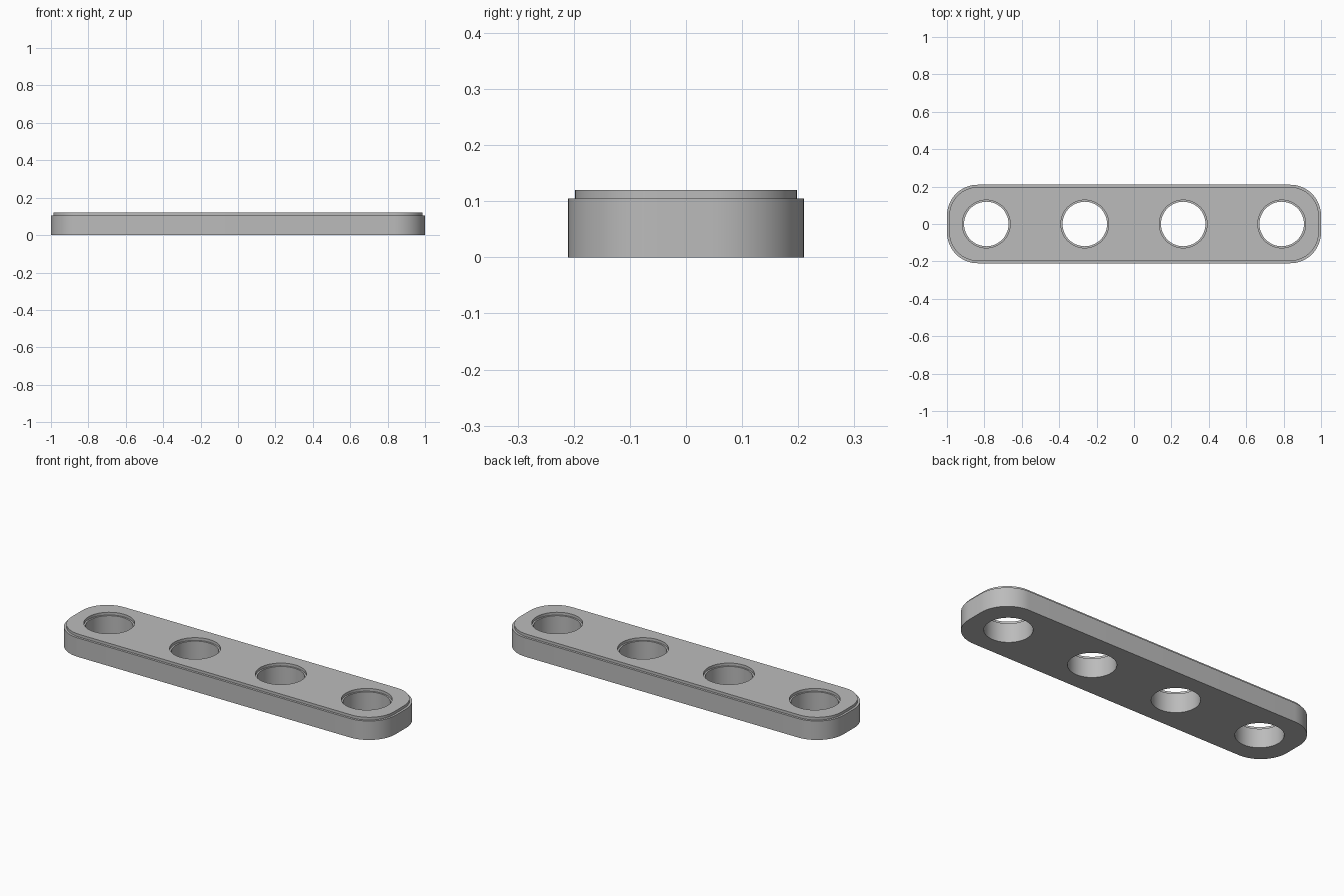
import bpy
import bmesh
from math import cos, sin, pi, radians

if "Cube" in bpy.data.objects:
    bpy.data.objects.remove(bpy.data.objects["Cube"])

HALF_X, HALF_Y, CORNER = 1.0, 0.21, 0.165
STEP_Z, TOP_Z, INSET = 0.105, 0.12, 0.0125
PITCH = 0.5265

grey = bpy.data.materials.new("plain grey")
grey.use_nodes = True
grey.diffuse_color = (0.5, 0.5, 0.5, 1)
grey.node_tree.nodes["Principled BSDF"].inputs["Base Color"].default_value = (0.5, 0.5, 0.5, 1)


def rounded_outline(inset, steps=16):
    """Rounded rectangle, counter-clockwise."""
    r = CORNER - inset
    points = []
    for q, (sx, sy) in enumerate([(1, 1), (-1, 1), (-1, -1), (1, -1)]):
        for i in range(steps + 1):
            a = (q + i / steps) * pi / 2
            points.append((sx * (HALF_X - CORNER) + r * cos(a),
                           sy * (HALF_Y - CORNER) + r * sin(a)))
    return points


def circle_outline(cx, r, count=48):
    return [(cx + r * cos(2 * pi * i / count), r * sin(2 * pi * i / count))
            for i in range(count)]


def loft(bm, layers):
    """Closed solid through (outline, height) layers from bottom to top."""
    rings = [[bm.verts.new((x, y, z)) for x, y in outline] for outline, z in layers]
    for low, high in zip(rings, rings[1:]):
        n = len(low)
        for i in range(n):
            j = (i + 1) % n
            bm.faces.new((low[i], low[j], high[j], high[i]))
    bm.faces.new(rings[0][::-1])
    bm.faces.new(rings[-1])


def make_object(name, bm):
    mesh = bpy.data.meshes.new(name)
    bm.to_mesh(mesh)
    bm.free()
    mesh.materials.append(grey)
    obj = bpy.data.objects.new(name, mesh)
    bpy.context.collection.objects.link(obj)
    return obj


# Bar with a raised, slightly inset top
bm = bmesh.new()
outer, inner = rounded_outline(0), rounded_outline(INSET)
loft(bm, [(outer, 0), (outer, STEP_Z), (inner, STEP_Z), (inner, TOP_Z)])
bar = make_object("bar", bm)

# Four through holes with a shallow counterbore at the top
bm = bmesh.new()
for k in (-1.5, -0.5, 0.5, 1.5):
    bore = circle_outline(k * PITCH, 0.119)
    rim = circle_outline(k * PITCH, 0.128)
    loft(bm, [(bore, -0.1), (bore, STEP_Z), (rim, STEP_Z), (rim, TOP_Z + 0.1)])
cutter = make_object("hole_cutter", bm)
cutter.hide_render = True

cut = bar.modifiers.new("holes", "BOOLEAN")
cut.operation = "DIFFERENCE"
cut.solver = "EXACT"
cut.object = cutter
bpy.ops.object.select_all(action="DESELECT")
bar.select_set(True)
bpy.context.view_layer.objects.active = bar
bpy.ops.object.modifier_apply(modifier=cut.name)
bpy.data.objects.remove(cutter)
bpy.ops.object.shade_smooth_by_angle(angle=radians(30))
